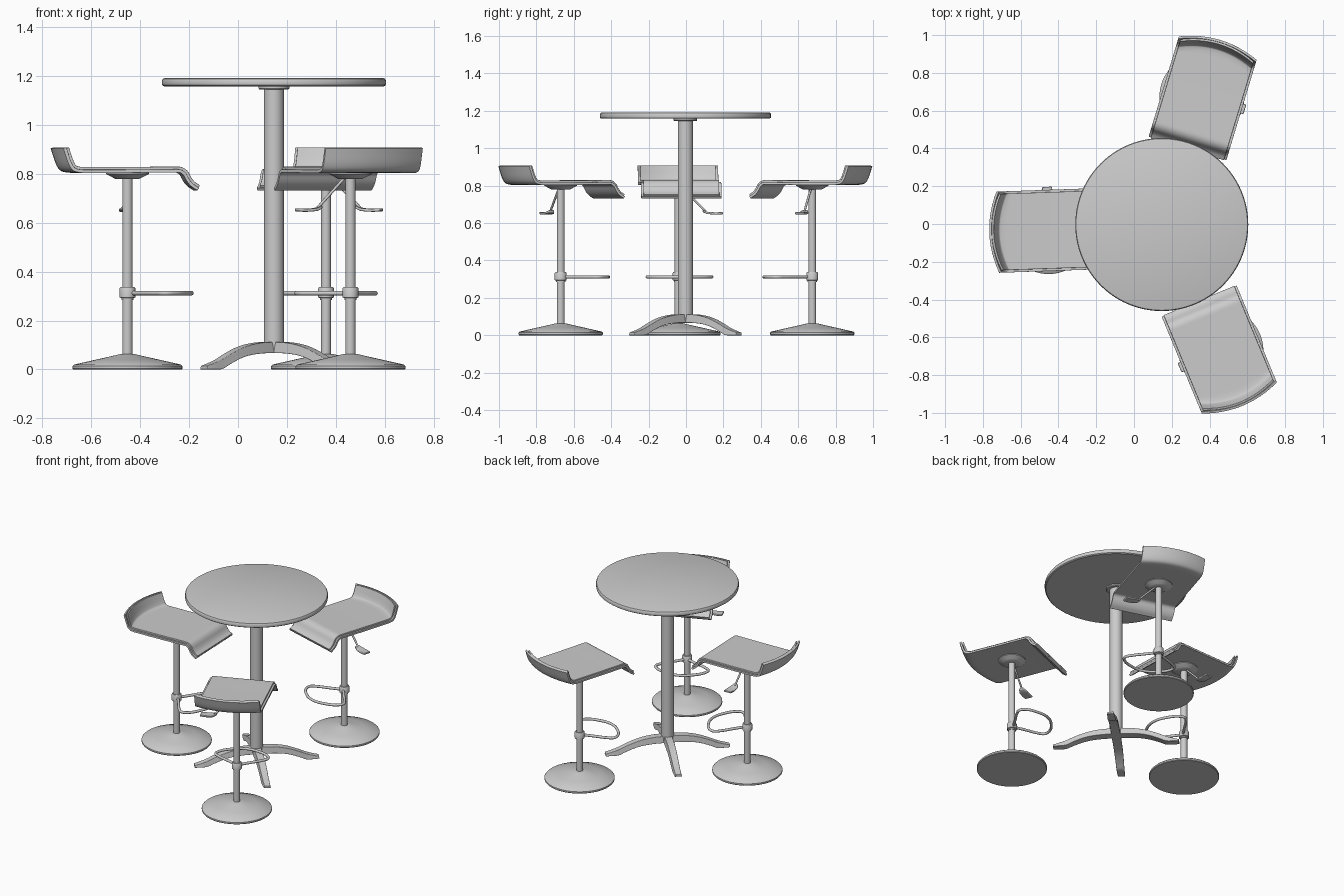
import bpy, bmesh, math
from mathutils import Matrix, Vector

if "Cube" in bpy.data.objects:
    bpy.data.objects.remove(bpy.data.objects["Cube"])


def finish(name, bm, M, bevel=0):
    bmesh.ops.recalc_face_normals(bm, faces=bm.faces)
    me = bpy.data.meshes.new(name)
    bm.to_mesh(me)
    bm.free()
    ob = bpy.data.objects.new(name, me)
    ob.matrix_world = M
    bpy.context.collection.objects.link(ob)
    if bevel:
        b = ob.modifiers.new("bevel", 'BEVEL')
        b.width, b.segments, b.limit_method = bevel, 3, 'ANGLE'
    return ob


def lathe(name, profile, M, n=48):
    """Spin an (r, z) profile that starts and ends on the axis."""
    bm = bmesh.new()
    vs = [bm.verts.new((r, 0, z)) for r, z in profile]
    es = [bm.edges.new(p) for p in zip(vs, vs[1:])]
    bmesh.ops.spin(bm, geom=vs + es, cent=(0, 0, 0), axis=(0, 0, 1),
                   angle=2 * math.pi, steps=n)
    bmesh.ops.remove_doubles(bm, verts=bm.verts, dist=1e-5)
    return finish(name, bm, M)


def loft(name, rings, M, bevel=0):
    """Skin rings made of a bottom row followed by a reversed top row."""
    bm = bmesh.new()
    vr = [[bm.verts.new(p) for p in r] for r in rings]
    k = len(vr[0])
    for a, b in zip(vr, vr[1:]):
        for i in range(k):
            j = (i + 1) % k
            bm.faces.new((a[i], a[j], b[j], b[i]))
    for r in (vr[0], vr[-1]):
        for i in range(k // 2 - 1):
            bm.faces.new((r[i], r[i + 1], r[k - 2 - i], r[k - 1 - i]))
    return finish(name, bm, M, bevel)


def tube(name, pts, radius, M, cyclic=False):
    cu = bpy.data.curves.new(name, 'CURVE')
    cu.dimensions = '3D'
    cu.bevel_depth, cu.bevel_resolution, cu.use_fill_caps = radius, 3, True
    sp = cu.splines.new('BEZIER')
    sp.bezier_points.add(len(pts) - 1)
    sp.use_cyclic_u = cyclic
    sp.resolution_u = 8
    for bp, p in zip(sp.bezier_points, pts):
        bp.co = p
        bp.handle_left_type = bp.handle_right_type = 'AUTO'
    ob = bpy.data.objects.new(name, cu)
    ob.matrix_world = M
    bpy.context.collection.objects.link(ob)
    return ob


def smooth_path(pts, times=3):
    for _ in range(times):
        out = [pts[0]]
        for a, b in zip(pts, pts[1:]):
            out += [a.lerp(b, 0.25), a.lerp(b, 0.75)]
        pts = out + [pts[-1]]
    return pts


# seat side profile (forward, height), backrest first
SEAT = smooth_path([Vector(p) for p in (
    (-0.303, 0.908), (-0.278, 0.83), (-0.255, 0.816), (-0.17, 0.816), (0, 0.816),
    (0.17, 0.818), (0.225, 0.818), (0.25, 0.765), (0.285, 0.742))])


def seat_layer(name, path, lo, hi, width, M, cols=13):
    rings = []
    for i, p in enumerate(path):
        t = (path[min(i + 1, len(path) - 1)] - path[max(i - 1, 0)]).normalized()
        n = Vector((-t.y, t.x))
        bow = 0.045 * min(1, max(0, (-p.x - 0.15) / 0.1))
        row = lambda d: [((p + n * d).x + bow * s * s, s * width / 2, (p + n * d).y)
                         for s in [2 * c / (cols - 1) - 1 for c in range(cols)]]
        rings.append(row(lo) + row(hi)[::-1])
    loft(name, rings, M, 0.003)


def stool(tag, x, y, deg):
    M = Matrix.Translation((x, y, 0)) @ Matrix.Rotation(math.radians(deg), 4, 'Z')
    # pedestal
    lathe(tag + "_base", [(0, 0), (0.222, 0), (0.225, 0.004), (0.225, 0.014), (0.219, 0.02),
                          (0.13, 0.04), (0.05, 0.058), (0.03, 0.063), (0, 0.063)], M, 64)
    lathe(tag + "_post", [(0, 0.05), (0.021, 0.05), (0.021, 0.79), (0, 0.79)], M, 32)
    # footrest
    lathe(tag + "_footrest_collar", [(0, 0.285), (0.025, 0.285), (0.025, 0.292), (0.032, 0.295),
                                     (0.032, 0.332), (0.028, 0.338), (0, 0.338)], M, 32)
    half = [(0.06, 0.07), (0.11, 0.14), (0.145, 0.171), (0.18, 0.163), (0.235, 0.095)]
    loop = [(0.02, 0.015)] + half + [(0.262, 0)] + [(u, -v) for u, v in half[::-1]] + [(0.02, -0.015)]
    tube(tag + "_footrest", [(u, v, 0.312) for u, v in loop], 0.009, M)
    # seat shell, pad and mount
    S = M @ Matrix.Translation((0, 0.006, 0))
    seat_layer(tag + "_seat_shell", SEAT, -0.012, 0.001, 0.43, S)
    seat_layer(tag + "_seat_pad", SEAT[2:-2], 0, 0.012, 0.405, S)
    lathe(tag + "_seat_mount", [(0, 0.78), (0.05, 0.78), (0.06, 0.785), (0.088, 0.8),
                                (0.088, 0.808), (0, 0.808)], M)
    # height lever
    tube(tag + "_lever_rod", [(0, 0.02, 0.79), (0, 0.145, 0.662)], 0.006, M)
    loft(tag + "_lever_paddle",
         [[(-w, v, z - 0.006), (w, v, z - 0.006), (w, v, z + 0.006), (-w, v, z + 0.006)]
          for v, z, w in ((0.13, 0.664, 0.016), (0.155, 0.654, 0.025),
                          (0.2, 0.651, 0.028), (0.237, 0.653, 0.026))], M, 0.004)


stool("left_stool", -0.452, -0.04, 2)
stool("back_stool", 0.36, 0.675, -106.8)
stool("front_stool", 0.46, -0.67, 112.5)

# table
T = Matrix.Translation((0.147, -0.003, 0))
lathe("table_top", [(0, 1.158), (0.45, 1.158), (0.457, 1.163), (0.458, 1.17), (0.458, 1.182),
                    (0.454, 1.189), (0.446, 1.192), (0, 1.192)], T, 96)
lathe("table_top_plate", [(0, 1.146), (0.06, 1.146), (0.063, 1.15), (0.063, 1.16), (0, 1.16)], T)
lathe("table_column", [(0, 0.068), (0.041, 0.068), (0.041, 1.15), (0, 1.15)], T)

# arched table legs: distance, top, bottom, half width
STATIONS = smooth_path([Vector(s) for s in (
    (0, 0.112, 0.067, 0.03), (0.09, 0.112, 0.067, 0.03), (0.19, 0.095, 0.056, 0.029),
    (0.28, 0.06, 0.022, 0.027), (0.32, 0.04, 0, 0.026), (0.37, 0.024, 0, 0.025),
    (0.405, 0.015, 0, 0.023))], 2)
for i in range(4):
    L = T @ Matrix.Rotation(math.radians(45 + 90 * i), 4, 'Z')
    loft("table_leg_%d" % (i + 1),
         [[(r, -w, b), (r, w, b), (r, w * 0.8, t), (r, -w * 0.8, t)]
          for r, t, b, w in STATIONS], L, 0.005)

# smooth shading with crisp edges
bpy.ops.object.select_all(action='DESELECT')
for ob in bpy.context.scene.objects:
    if ob.type == 'MESH':
        ob.select_set(True)
        bpy.context.view_layer.objects.active = ob
bpy.ops.object.shade_smooth_by_angle(angle=math.radians(35))
